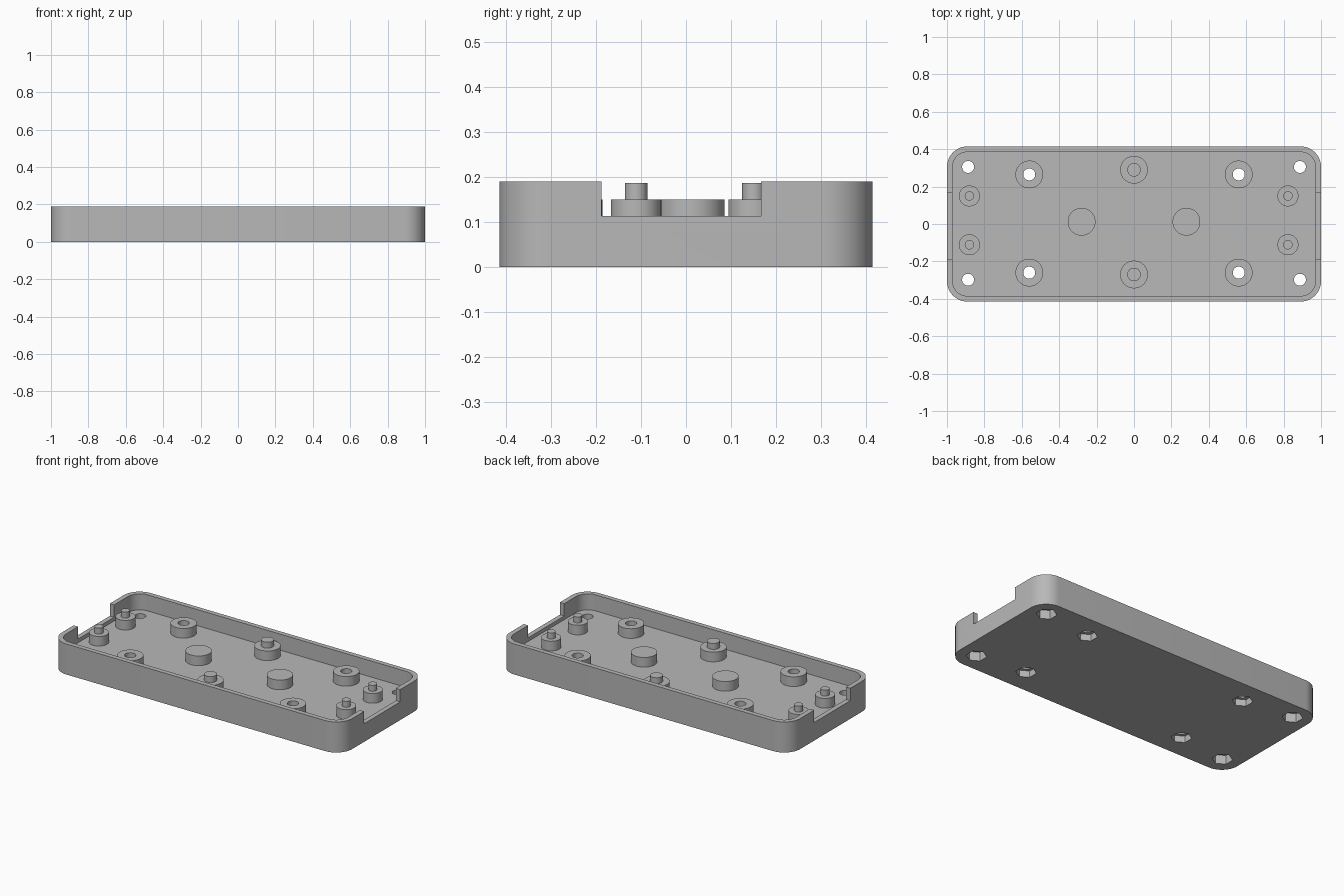
import bpy, bmesh, math
from mathutils import Matrix

if "Cube" in bpy.data.objects:
    bpy.data.objects.remove(bpy.data.objects["Cube"])

LENGTH, WIDTH, HEIGHT = 2.0, 0.83, 0.19
WALL, CORNER, FLOOR = 0.03, 0.11, 0.09
BOSS_TOP, PIN_TOP = 0.15, 0.187
HOLE_R, NUT_R = 0.032, 0.058

grey = bpy.data.materials.new("grey_plastic")
grey.use_nodes = True
colour = (0.48, 0.48, 0.48, 1)
grey.diffuse_color = colour
grey.node_tree.nodes["Principled BSDF"].inputs["Base Color"].default_value = colour


def finish(name, bm):
    bmesh.ops.recalc_face_normals(bm, faces=bm.faces)
    mesh = bpy.data.meshes.new(name)
    bm.to_mesh(mesh)
    bm.free()
    mesh.materials.append(grey)
    obj = bpy.data.objects.new(name, mesh)
    bpy.context.collection.objects.link(obj)
    return obj


def prism(bm, outline, z0, z1):
    face = bm.faces.new([bm.verts.new((x, y, z0)) for x, y in outline])
    top = bmesh.ops.extrude_face_region(bm, geom=[face])["geom"]
    verts = [v for v in top if isinstance(v, bmesh.types.BMVert)]
    bmesh.ops.translate(bm, verts=verts, vec=(0, 0, z1 - z0))


def circle(x, y, r, sides=48, turn=0.0):
    angles = [turn + math.tau * i / sides for i in range(sides)]
    return [(x + r * math.cos(a), y + r * math.sin(a)) for a in angles]


def rounded_box(length, width, r, steps=12):
    points = []
    for q, (sx, sy) in enumerate([(1, 1), (-1, 1), (-1, -1), (1, -1)]):
        for i in range(steps + 1):
            a = math.pi / 2 * (q + i / steps)
            points.append((sx * (length / 2 - r) + r * math.cos(a),
                           sy * (width / 2 - r) + r * math.sin(a)))
    return points


def stepped_post(bm, x, y, boss_r, pin_r):
    """Round boss with a thinner pin on top, as one closed solid."""
    rings = []
    for r, z in [(boss_r, FLOOR - 0.02), (boss_r, BOSS_TOP),
                 (pin_r, BOSS_TOP), (pin_r, PIN_TOP)]:
        rings.append([bm.verts.new((px, py, z)) for px, py in circle(x, y, r)])
    bm.faces.new(rings[0])
    bm.faces.new(rings[-1])
    for low, high in zip(rings, rings[1:]):
        for i in range(len(low)):
            bm.faces.new((low[i - 1], low[i], high[i], high[i - 1]))


def combine(target, bm, operation):
    tool = finish("cutter", bm)
    tool.hide_render = True
    mod = target.modifiers.new(operation.lower(), "BOOLEAN")
    mod.operation, mod.object, mod.solver = operation, tool, "EXACT"
    bpy.context.view_layer.objects.active = target
    bpy.ops.object.modifier_apply(modifier=mod.name)
    bpy.data.objects.remove(tool)


# Outer tray
bm = bmesh.new()
prism(bm, rounded_box(LENGTH, WIDTH, CORNER), 0, HEIGHT)
tray = finish("enclosure_tray", bm)

# Inner cavity
bm = bmesh.new()
prism(bm, rounded_box(LENGTH - 2 * WALL, WIDTH - 2 * WALL, CORNER - WALL), FLOOR, HEIGHT + 0.1)
combine(tray, bm, "DIFFERENCE")

# Notches through both end walls
bm = bmesh.new()
prism(bm, [(-1.1, -0.188), (1.1, -0.188), (1.1, 0.167), (-1.1, 0.167)], 0.113, HEIGHT + 0.1)
combine(tray, bm, "DIFFERENCE")

# Bosses, support posts and locating pins
screw_spots = [(x, y) for x in (-0.56, 0.56) for y in (-0.26, 0.265)]
corner_spots = [(x, y) for x in (-0.887, 0.887) for y in (-0.298, 0.305)]
bm = bmesh.new()
for x, y in screw_spots + [(-0.28, 0.012), (0.28, 0.012)]:
    prism(bm, circle(x, y, 0.074), FLOOR - 0.02, BOSS_TOP)
for y in (-0.27, 0.29):
    stepped_post(bm, 0, y, 0.074, 0.036)
for x in (-0.88, 0.823):
    for y in (-0.111, 0.15):
        stepped_post(bm, x, y, 0.056, 0.025)
combine(tray, bm, "UNION")

# Screw holes
bm = bmesh.new()
for x, y in screw_spots + corner_spots:
    prism(bm, circle(x, y, HOLE_R), -0.1, HEIGHT + 0.1)
combine(tray, bm, "DIFFERENCE")

# Hexagonal nut pockets underneath
bm = bmesh.new()
for spots, depth in ((screw_spots, 0.04), (corner_spots, 0.055)):
    for x, y in spots:
        prism(bm, circle(x, y, NUT_R, 6, math.pi / 6), -0.1, depth)
combine(tray, bm, "DIFFERENCE")

# Smooth rounds, sharp edges
for obj in bpy.context.selected_objects:
    obj.select_set(False)
tray.select_set(True)
bpy.context.view_layer.objects.active = tray
bpy.ops.object.shade_smooth_by_angle(angle=math.radians(30))
